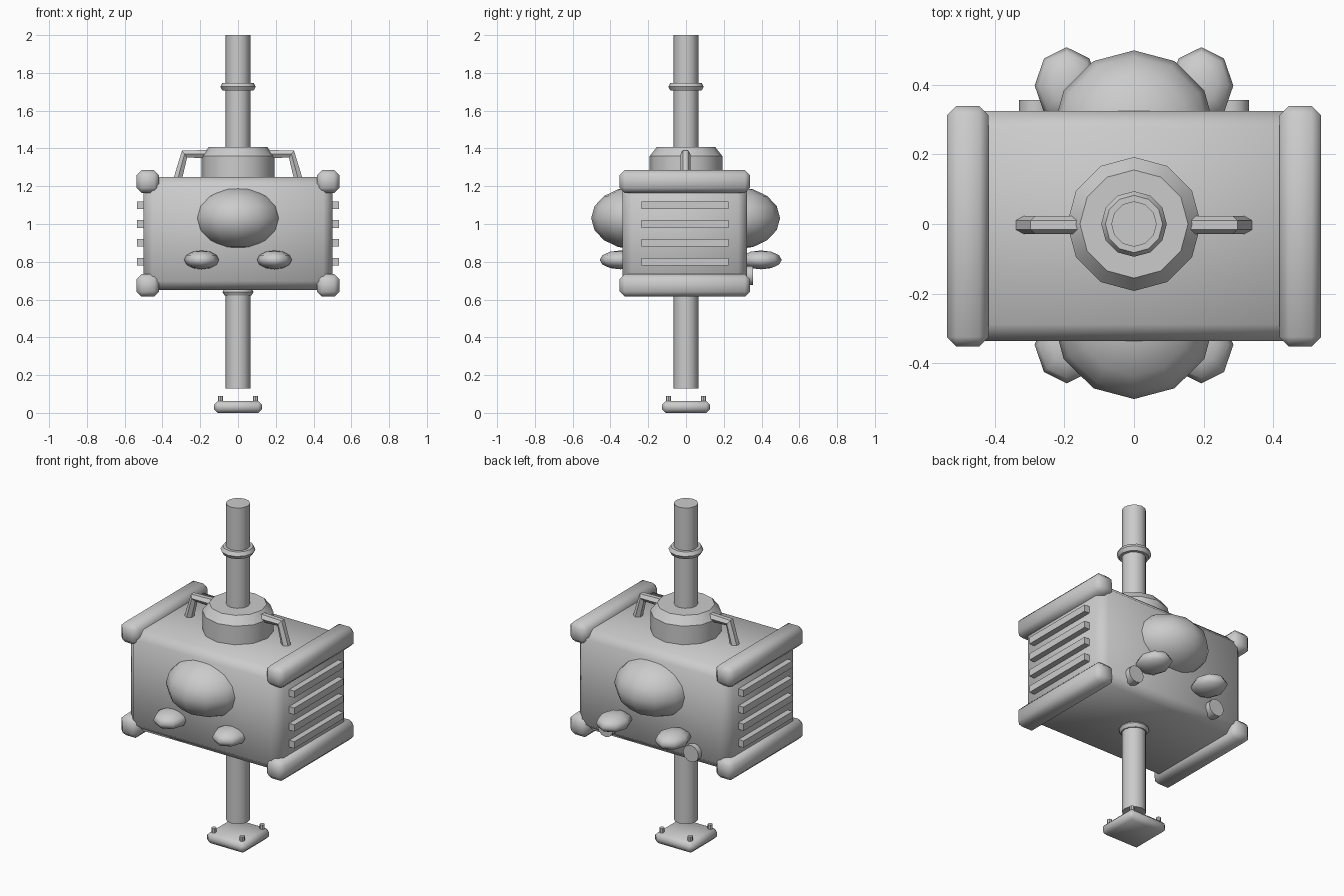
import bpy, bmesh, math
from mathutils import Matrix

cube = bpy.data.objects.get("Cube")
if cube:
    bpy.data.objects.remove(cube, do_unlink=True)

grey = bpy.data.materials.new("plain_grey")
grey.use_nodes = True
grey.diffuse_color = (0.6, 0.6, 0.6, 1)
grey.node_tree.nodes["Principled BSDF"].inputs["Base Color"].default_value = (0.6, 0.6, 0.6, 1)

MID_Y = -0.006  # the housing sits slightly forward of the pole


def finish(name, bm, angle=35):
    bmesh.ops.recalc_face_normals(bm, faces=bm.faces)
    mesh = bpy.data.meshes.new(name)
    bm.to_mesh(mesh)
    bm.free()
    mesh.materials.append(grey)
    obj = bpy.data.objects.new(name, mesh)
    bpy.context.collection.objects.link(obj)
    smooth(obj, angle)
    return obj


def smooth(obj, angle):
    bpy.ops.object.select_all(action='DESELECT')
    obj.select_set(True)
    bpy.context.view_layer.objects.active = obj
    bpy.ops.object.shade_smooth_by_angle(angle=math.radians(angle))


def box(name, center, size, bevel=0.0):
    bm = bmesh.new()
    bmesh.ops.create_cube(bm, size=1)
    bmesh.ops.scale(bm, vec=size, verts=bm.verts)
    if bevel:
        bmesh.ops.bevel(bm, geom=bm.edges[:], offset=bevel, segments=1, affect='EDGES')
    bmesh.ops.translate(bm, vec=center, verts=bm.verts)
    return finish(name, bm, 50 if bevel else 30)


def lathe(name, profile, sides=12, matrix=Matrix(), closed=False):
    """Spin (radius, height) points round z; cap the ends of open profiles."""
    bm = bmesh.new()
    rings = []
    for r, z in profile:
        rings.append([bm.verts.new((r * math.cos(a), r * math.sin(a), z))
                      for a in (2 * math.pi * i / sides for i in range(sides))])
    pairs = list(zip(rings, rings[1:]))
    if closed:
        pairs.append((rings[-1], rings[0]))
    else:
        bm.faces.new(rings[0])
        bm.faces.new(rings[-1])
    for low, high in pairs:
        for i in range(sides):
            j = (i + 1) % sides
            bm.faces.new((low[i], low[j], high[j], high[i]))
    bmesh.ops.transform(bm, matrix=matrix, verts=bm.verts)
    return finish(name, bm)


def ellipsoid(name, center, radii, segments, rings):
    bm = bmesh.new()
    bmesh.ops.create_uvsphere(bm, u_segments=segments, v_segments=rings, radius=1)
    bmesh.ops.scale(bm, vec=radii, verts=bm.verts)
    bmesh.ops.translate(bm, vec=center, verts=bm.verts)
    return finish(name, bm, 60)


def collar(name, z, major, minor):
    steps = [math.tau * i / 6 for i in range(6)]
    return lathe(name, [(major + minor * math.cos(a), z + minor * math.sin(a))
                        for a in steps], closed=True)


# Housing and the vertical pole
box("housing", (0, MID_Y, 0.95), (1.0, 0.66, 0.6), 0.048)
lathe("lower_pole", [(0.065, 0.13), (0.065, 0.70)])
lathe("upper_pole", [(0.065, 1.20), (0.065, 2.0)])
collar("upper_collar", 1.727, 0.07, 0.024)
collar("lower_collar", 0.64, 0.06, 0.022)
lathe("top_drum", [(0.192, 1.22), (0.192, 1.36), (0.155, 1.407)])

# Base plate with corner bolts
box("base_plate", (0, 0, 0.032), (0.254, 0.254, 0.064), 0.02)
for x in (-1, 1):
    for y in (-1, 1):
        lathe("base_bolt", [(0.014, 0.05), (0.014, 0.09)], 8,
              Matrix.Translation((0.093 * x, 0.093 * y, 0)))

for side, tag in ((1, "left"), (-1, "right")):
    # Edge rails along the housing ends
    for z, level in ((0.675, "lower"), (1.225, "upper")):
        box(f"{tag}_{level}_rail", (0.477 * side, MID_Y, z), (0.12, 0.69, 0.12), 0.027)

    # Vent slats on the end faces
    for i in range(4):
        box(f"{tag}_vent_slat", (0.507 * side, MID_Y, 0.8 + 0.1 * i), (0.054, 0.46, 0.04))

    # Bent handle from the drum to the housing top
    curve = bpy.data.curves.new(f"{tag}_handle", 'CURVE')
    curve.dimensions = '3D'
    curve.bevel_depth = 0.026
    curve.bevel_resolution = 1
    curve.use_fill_caps = True
    path = curve.splines.new('POLY')
    path.points.add(2)
    for p, (x, z) in zip(path.points, ((0.15, 1.37), (0.283, 1.37), (0.32, 1.235))):
        p.co = (x * side, -0.003, z, 1)
    curve.materials.append(grey)
    handle = bpy.data.objects.new(f"{tag}_handle", curve)
    bpy.context.collection.objects.link(handle)
    bpy.ops.object.select_all(action='DESELECT')
    handle.select_set(True)
    bpy.context.view_layer.objects.active = handle
    bpy.ops.object.convert(target='MESH')
    smooth(bpy.context.object, 30)

    # Small lamps, front and back, and the back knobs
    ellipsoid(f"{tag}_front_lamp", (0.193 * side, -0.347, 0.81), (0.092, 0.11, 0.05), 8, 6)
    ellipsoid(f"{tag}_back_lamp", (0.193 * side, 0.397, 0.81), (0.092, 0.11, 0.05), 8, 6)
    lathe(f"{tag}_back_knob", [(0.05, -0.06), (0.05, 0.0)], 12,
          Matrix.Translation((0.28 * side, 0.355, 0.727)) @ Matrix.Rotation(-math.pi / 2, 4, 'X'))

# Large domes
for y, tag in ((-0.272, "front"), (0.268, "back")):
    ellipsoid(f"{tag}_dome", (0, y, 1.031), (0.233, 0.23, 0.165), 12, 8)
